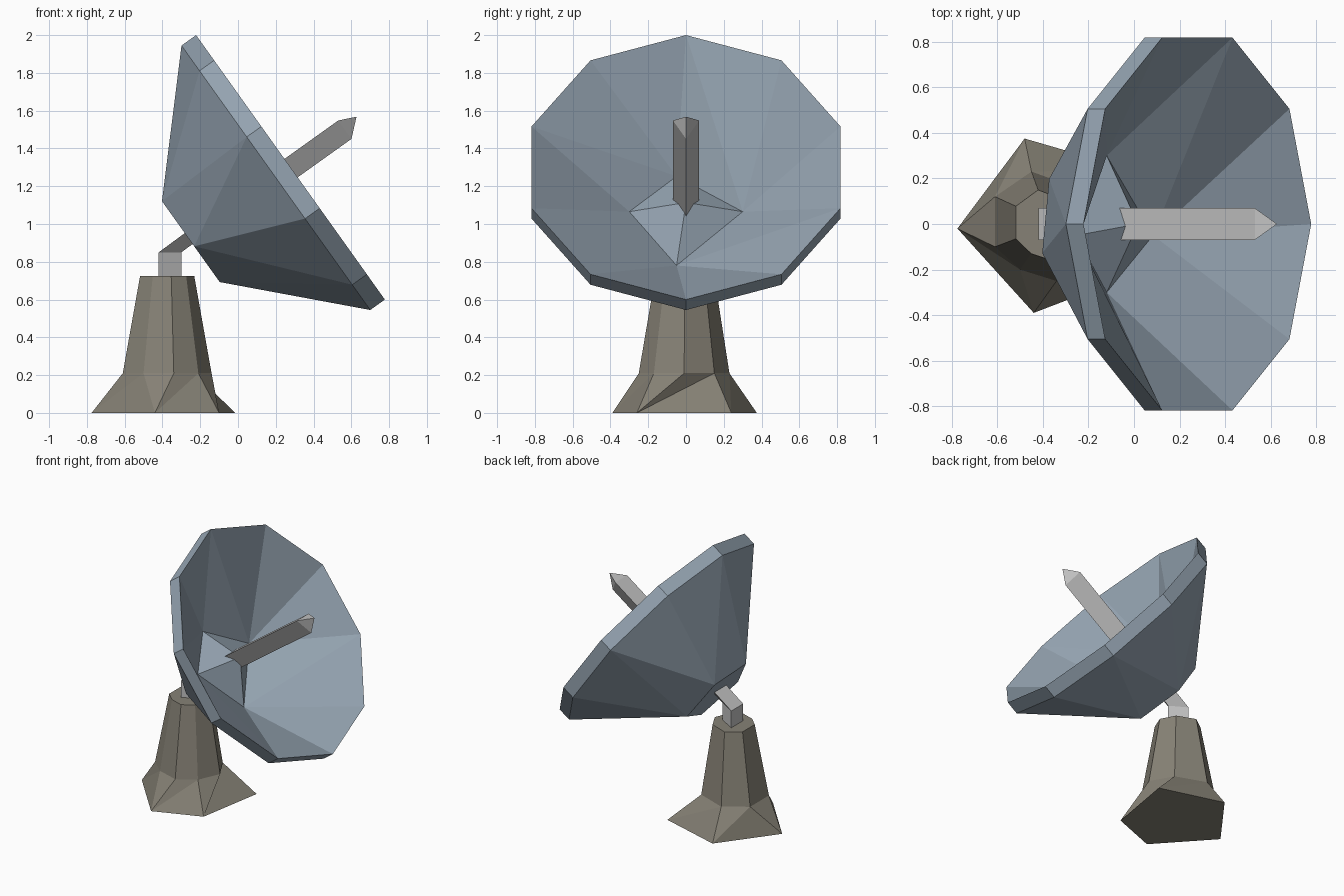
import bpy, bmesh
from math import sin, cos, radians
from mathutils import Vector

if "Cube" in bpy.data.objects:
    bpy.data.objects.remove(bpy.data.objects["Cube"])


def material(name, rgb):
    m = bpy.data.materials.new(name)
    m.use_nodes = True
    m.diffuse_color = (*rgb, 1)
    m.node_tree.nodes["Principled BSDF"].inputs["Base Color"].default_value = (*rgb, 1)
    return m


blue_grey = material("blue grey metal", (0.30, 0.37, 0.44))
stone = material("warm stone", (0.24, 0.222, 0.18))
light_grey = material("light grey metal", (0.54, 0.54, 0.54))

# Tilted dish frame: axis points out of the bowl, up runs along the rim plane
CENTRE = Vector((0.278, 0, 1.30))
AXIS = Vector((0.814, 0, 0.581))
UP = Vector((-0.581, 0, 0.814))


def on_dish(u, y, t):
    return CENTRE + UP * u + AXIS * t + Vector((0, y, 0))


def polygon(n, radius, t, start=0, u=0):
    angles = [radians(start - 360 * i / n) for i in range(n)]
    return [on_dish(u + radius * cos(a), radius * sin(a), t) for a in angles]


def add_ring(bm, points):
    return [bm.verts.new(p) for p in points]


def wall(bm, a, b):
    """Quads between two rings of equal count."""
    for i in range(len(a)):
        j = (i + 1) % len(a)
        bm.faces.new((a[i], a[j], b[j], b[i]))


def fan(bm, ring, tip):
    for i in range(len(ring)):
        bm.faces.new((ring[i], ring[(i + 1) % len(ring)], tip))


def bridge(bm, many, few):
    """Triangles between a dense ring and a sparse one."""
    owner = [min(few, key=lambda f: (f.co - v.co).length) for v in many]
    for i in range(len(many)):
        j = (i + 1) % len(many)
        bm.faces.new((many[i], many[j], owner[i]))
        if owner[i] is not owner[j]:
            bm.faces.new((many[j], owner[j], owner[i]))


def finish(bm, name, mat):
    bmesh.ops.recalc_face_normals(bm, faces=bm.faces[:])
    mesh = bpy.data.meshes.new(name)
    bm.to_mesh(mesh)
    bm.free()
    mesh.materials.append(mat)
    obj = bpy.data.objects.new(name, mesh)
    bpy.context.collection.objects.link(obj)


# Dish: ten-sided rim band, five-sided back plate, raised hub in the bowl
bm = bmesh.new()
front = add_ring(bm, polygon(10, 0.86, 0))
back = add_ring(bm, polygon(10, 0.86, -0.095))
plate = add_ring(bm, polygon(5, 0.28, -0.658, start=-27))
hub = add_ring(bm, [on_dish(u, y, -0.46) for u, y in
                    ((0.27, -0.05), (0.04, -0.3), (-0.31, -0.05), (0.04, 0.3))])
wall(bm, front, back)
bridge(bm, back, plate)
bm.faces.new(plate)
bridge(bm, front, hub)
fan(bm, hub, bm.verts.new(on_dish(0, 0, -0.32)))
finish(bm, "dish", blue_grey)

# Feed post: triangular rod with a pointed end
bm = bmesh.new()
root = add_ring(bm, polygon(3, 0.08, -0.44, start=60, u=0.015))
end = add_ring(bm, polygon(3, 0.08, 0.35, start=60, u=0.015))
wall(bm, root, end)
bm.faces.new(root)
fan(bm, end, bm.verts.new(on_dish(0.015, 0, 0.44)))
finish(bm, "feed_post", light_grey)

# Neck: triangular post that bends towards the dish
bm = bmesh.new()
section = ((-0.42, -0.07), (-0.42, 0.07), (-0.30, 0))
rings = [add_ring(bm, [(x + dx, y, z) for x, y in section])
         for dx, z in ((0, 0.68), (0, 0.85), (0.17, 0.975))]
wall(bm, rings[0], rings[1])
wall(bm, rings[1], rings[2])
bm.faces.new(rings[0])
bm.faces.new(rings[2])
finish(bm, "neck", light_grey)

# Pedestal: flared five-sided foot under a tapering eight-sided column
bm = bmesh.new()
foot = add_ring(bm, [(x, y, 0) for x, y in (
    (-0.775, -0.02), (-0.44, -0.39), (-0.1, -0.26), (-0.015, 0.24), (-0.48, 0.375))])
waist_outline = ((-0.61, 0.12), (-0.61, -0.1), (-0.5, -0.2), (-0.34, -0.25),
                 (-0.21, -0.17), (-0.14, -0.01), (-0.23, 0.15), (-0.45, 0.23))
waist = add_ring(bm, [(x, y, 0.21) for x, y in waist_outline])
top = add_ring(bm, [(-0.375 + (x + 0.375) * 0.61, y * 0.65, 0.725) for x, y in waist_outline])
bm.faces.new(foot)
bridge(bm, waist, foot)
wall(bm, waist, top)
bm.faces.new(top)
finish(bm, "pedestal", stone)
